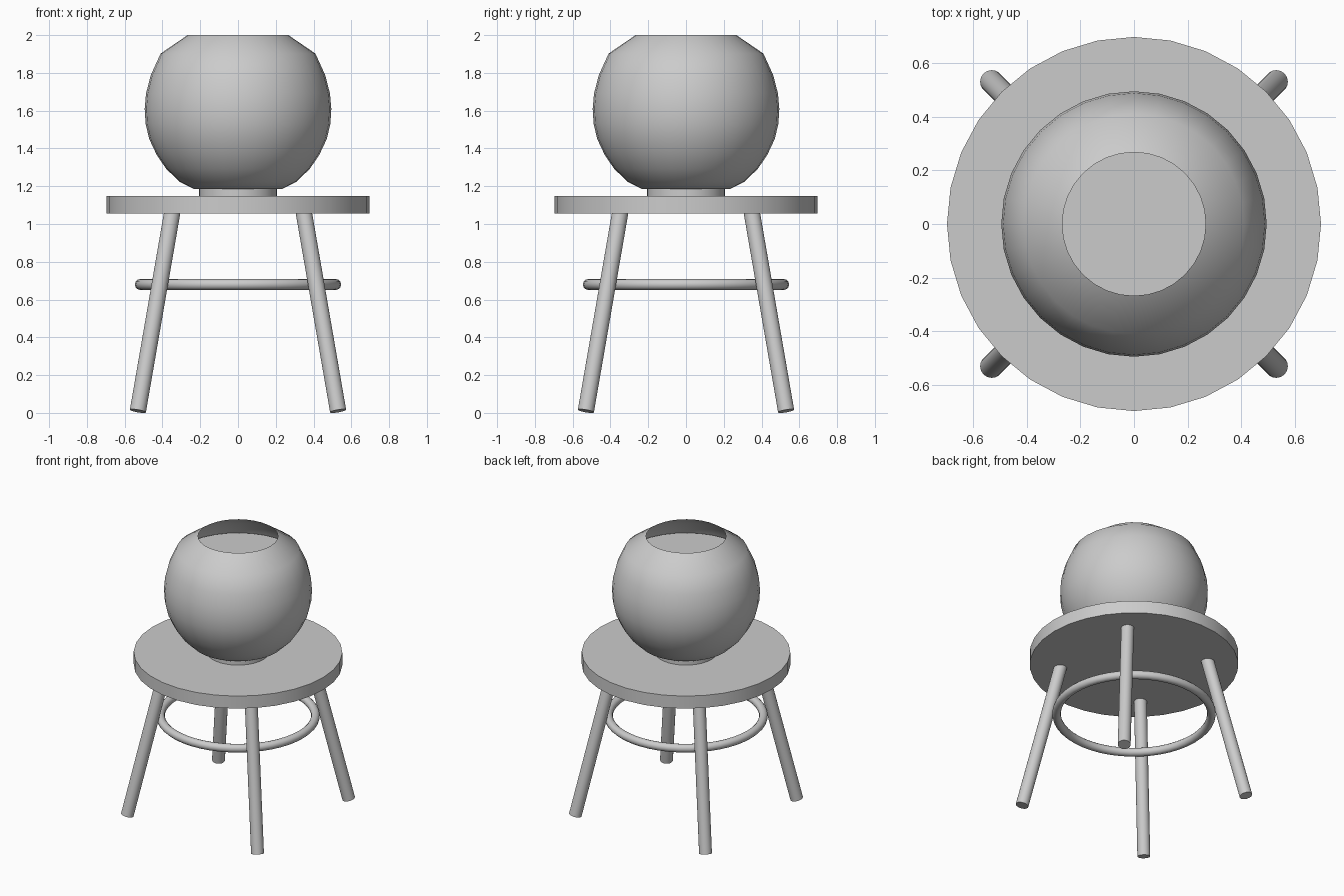
import bpy, bmesh, math
from mathutils import Vector

if "Cube" in bpy.data.objects:
    bpy.data.objects.remove(bpy.data.objects["Cube"])


def smooth(obj, angle=35):
    bpy.ops.object.select_all(action='DESELECT')
    obj.select_set(True)
    bpy.context.view_layer.objects.active = obj
    bpy.ops.object.shade_smooth_by_angle(angle=math.radians(angle))


def rod(name, a, b, radius, sides=32):
    a, b = Vector(a), Vector(b)
    bpy.ops.mesh.primitive_cylinder_add(vertices=sides, radius=radius, depth=(b - a).length,
                                        location=(a + b) / 2)
    obj = bpy.context.object
    obj.name = name
    obj.rotation_euler = (b - a).to_track_quat('Z', 'Y').to_euler()
    smooth(obj)
    return obj


def lathe(name, profile, steps=32):
    bm = bmesh.new()
    verts = [bm.verts.new((r, 0, z)) for r, z in profile]
    edges = [bm.edges.new(p) for p in zip(verts, verts[1:])]
    bmesh.ops.spin(bm, geom=verts + edges, cent=(0, 0, 0), axis=(0, 0, 1),
                   angle=math.tau, steps=steps)
    bmesh.ops.remove_doubles(bm, verts=bm.verts, dist=1e-4)
    bmesh.ops.recalc_face_normals(bm, faces=bm.faces)
    mesh = bpy.data.meshes.new(name)
    bm.to_mesh(mesh)
    bm.free()
    obj = bpy.data.objects.new(name, mesh)
    bpy.context.collection.objects.link(obj)
    smooth(obj)
    return obj


# Stool seat
rod("seat", (0, 0, 1.055), (0, 0, 1.147), 0.696)

# Four splayed legs
for side, sx in (("left", -1), ("right", 1)):
    for end, sy in (("front", -1), ("back", 1)):
        rod(f"{end}_{side}_leg", (sx * 0.53, sy * 0.53, 0.01),
            (sx * 0.345, sy * 0.345, 1.08), 0.043)

# Foot ring
bpy.ops.mesh.primitive_torus_add(major_radius=0.517, minor_radius=0.029, major_segments=48,
                                 minor_segments=12, location=(0, 0, 0.68))
bpy.context.object.name = "foot_ring"
smooth(bpy.context.object, 60)

# Base under the bowl
rod("bowl_base", (0, 0, 1.147), (0, 0, 1.19), 0.207)

# Open round bowl, flat underneath
bowl = [(0, 1.186), (0.235, 1.186), (0.311, 1.225), (0.38, 1.292), (0.43, 1.365),
        (0.47, 1.45), (0.489, 1.53), (0.494, 1.61), (0.487, 1.69), (0.463, 1.785),
        (0.41, 1.902), (0.267, 2.0)]
lathe("bowl", bowl)

# Water filling the bowl, just inside the wall
level = 1.82
water = [(0, 1.196)] + [(r - 0.006, max(z, 1.196)) for r, z in bowl[1:] if z < level]
lathe("water", water + [(0.438, level), (0, level)])
